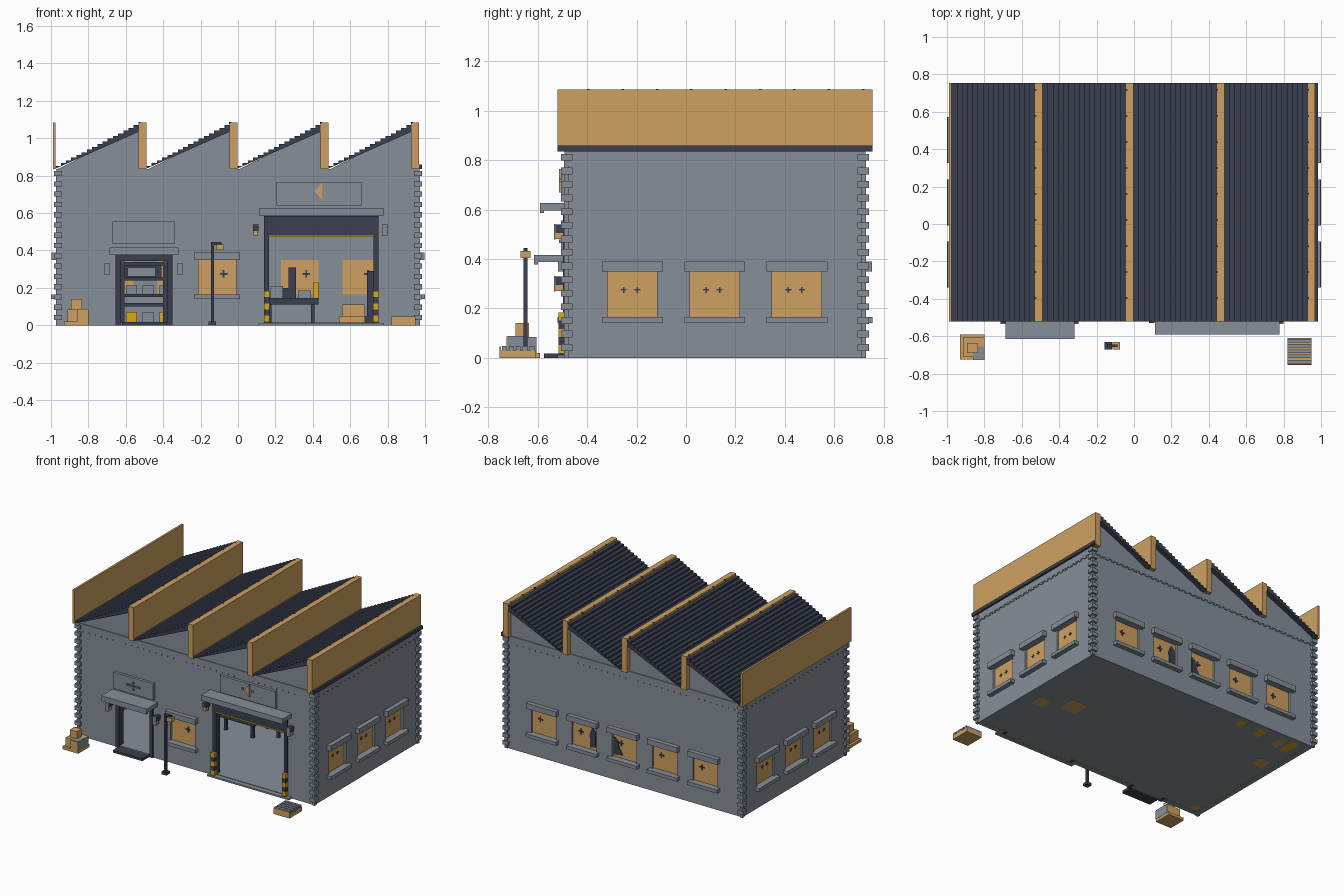
import bpy
import bmesh

default_cube = bpy.data.objects.get("Cube")
if default_cube:
    bpy.data.objects.remove(default_cube, do_unlink=True)


def material(name, red, green, blue):
    mat = bpy.data.materials.new(name)
    mat.use_nodes = True
    colour = (red, green, blue, 1)
    mat.diffuse_color = colour
    mat.node_tree.nodes["Principled BSDF"].inputs["Base Color"].default_value = colour
    return mat


STONE = material("stone grey", .24, .275, .315)
TAN = material("warm tan", .62, .355, .12)
SLATE = material("slate blue", .043, .051, .082)
YELLOW = material("safety yellow", .7, .4, .01)

# Main dimensions of the hall
SIDE, FRONT, BACK = .965, -.485, .72
THICK, WALL_TOP, RIDGE = .04, .835, 1.085
ROOF_FRONT, ROOF_BACK = -.52, .755


def finish(name, mat, bm):
    bmesh.ops.recalc_face_normals(bm, faces=bm.faces)
    mesh = bpy.data.meshes.new(name)
    bm.to_mesh(mesh)
    bm.free()
    mesh.materials.append(mat)
    obj = bpy.data.objects.new(name, mesh)
    bpy.context.collection.objects.link(obj)


def boxes(name, mat, *extents):
    """One object made of boxes, each given as x, x, y, y, z, z."""
    bm = bmesh.new()
    for x0, x1, y0, y1, z0, z1 in extents:
        made = bmesh.ops.create_cube(bm, size=1)
        for v in made["verts"]:
            v.co.x = x0 if v.co.x < 0 else x1
            v.co.y = y0 if v.co.y < 0 else y1
            v.co.z = z0 if v.co.z < 0 else z1
    finish(name, mat, bm)


def prism(name, mat, outline, y0, y1):
    """Extrude an x-z outline along y."""
    bm = bmesh.new()
    face = bm.faces.new([bm.verts.new((x, y0, z)) for x, z in outline])
    made = bmesh.ops.extrude_face_region(bm, geom=[face])
    for v in made["geom"]:
        if isinstance(v, bmesh.types.BMVert):
            v.co.y = y1
    finish(name, mat, bm)


def on_wall(wall, u0, u1, inner, outer, z0, z1):
    """Box on a wall: u runs along it, inner and outer are measured outwards."""
    if wall == "front":
        return u0, u1, FRONT - outer, FRONT - inner, z0, z1
    if wall == "back":
        return u0, u1, BACK + inner, BACK + outer, z0, z1
    if wall == "right":
        return SIDE + inner, SIDE + outer, u0, u1, z0, z1
    return -SIDE - outer, -SIDE - inner, u0, u1, z0, z1


# Windows: recessed pane, lintel, sill and dark hubs
WINDOW_LOW, WINDOW_HIGH = .165, .35


def window(name, wall, u, hubs, arm):
    boxes(name + "_pane", TAN,
          on_wall(wall, u - .1, u + .1, -.032, -.014, WINDOW_LOW, WINDOW_HIGH))
    boxes(name + "_ledges", STONE,
          on_wall(wall, u - .123, u + .123, 0, .033, WINDOW_HIGH, .39),
          on_wall(wall, u - .123, u + .123, 0, .035, .14, WINDOW_LOW))
    parts = []
    for c in (u + h for h in hubs):
        for wide, tall in ((arm, arm / 4), (arm / 4, arm)):
            parts.append(on_wall(wall, c - wide, c + wide, -.035, -.01, .275 - tall, .275 + tall))
    boxes(name + "_hubs", SLATE, *parts)


# Hollow walls, pierced by doorways and windows
DOOR = (-.655, -.35, .38)
GATE = (.14, .75, .585)
WINDOWS = {"front": [-.112], "back": [(i - 2) * .33 for i in range(5)],
           "left": [-.217 + i * .333 for i in range(3)]}
WINDOWS["right"] = WINDOWS["left"]

for wall, centres in WINDOWS.items():
    facing = wall in ("front", "back")
    start, end = (-SIDE, SIDE) if facing else (FRONT, BACK)
    holes = [(u - .1, u + .1, WINDOW_LOW, WINDOW_HIGH) for u in centres]
    if wall == "front":
        holes += [(left, right, 0, top) for left, right, top in (DOOR, GATE)]
    pieces, u = [], start
    for left, right, low, high in sorted(holes):
        pieces.append(on_wall(wall, u, left, -THICK, 0, 0, WALL_TOP))
        pieces.append(on_wall(wall, left, right, -THICK, 0, high, WALL_TOP))
        if low:
            pieces.append(on_wall(wall, left, right, -THICK, 0, 0, low))
        u = right
    pieces.append(on_wall(wall, u, end, -THICK, 0, 0, WALL_TOP))
    boxes(wall + "_wall", STONE, *pieces)
    for i, u in enumerate(centres):
        window("%s_window_%d" % (wall, i), wall, u,
               [.035] if facing else [-.035, .02], .02 if facing else .012)

    # Cornice band with dentils below
    parts = [on_wall(wall, start, end, 0, .006, .787, WALL_TOP)]
    count = round((end - start) / .05)
    step = (end - start) / count
    for i in range(count):
        left = start + i * step
        parts.append(on_wall(wall, left + .01, left + .04, 0, .005, .776, .787))
    boxes(wall + "_cornice", STONE, *parts)

boxes("floor", STONE, (-SIDE + THICK, SIDE - THICK, FRONT, BACK - THICK, .001, .016))

# Corner quoins in alternating sizes
for name, sx, y, sy in (("front_right", 1, FRONT, -1), ("front_left", -1, FRONT, -1),
                        ("back_right", 1, BACK, 1), ("back_left", -1, BACK, 1)):
    parts = []
    for i in range(30):
        out, back = (.02, .025) if i % 2 else (.008, .012)
        xs = sorted((sx * (SIDE + out), sx * (SIDE - back)))
        ys = sorted((y + sy * out, y - sy * back))
        parts.append((*xs, *ys, i * .0275, (i + 1) * .0275))
    boxes(name + "_quoins", STONE, *parts)

# Broken panes at the back
PANE = BACK - .014
prism("broken_pane_tall", SLATE, [(.24, .19), (.285, .18), (.29, .28), (.27, .33), (.24, .3)],
      PANE, PANE + .006)
prism("broken_pane_wide", SLATE, [(.02, .19), (.09, .18), (.09, .31), (.06, .29), (.05, .24)],
      PANE, PANE + .006)

# Sawtooth roof: stepped sheets, gables and upright panels
BAY, STEPS = .486, 16
for bay in range(4):
    left = -.975 + bay * BAY
    right = left + .445
    low, high = .838, 1.07
    rise, run = (high - low) / STEPS, (right - left) / STEPS
    sheet = [(right, high - .035), (left, low)]
    for i in range(STEPS):
        z = low + (i + 1) * rise
        sheet += [(left + i * run, z), (left + (i + 1) * run, z)]
    prism("roof_sheet_%d" % bay, SLATE, sheet, ROOF_FRONT, ROOF_BACK)
    gable = [(left, .83), (right + .02, .83), (right + .02, high - .02), (right, high - .02)]
    prism("front_gable_%d" % bay, STONE, gable, FRONT, FRONT + THICK)
    prism("back_gable_%d" % bay, STONE, gable, BACK - THICK, BACK)

for n in range(5):
    x1 = -.975 + n * BAY
    x0 = x1 - (.042 if n else .015)
    boxes("roof_panel_%d" % n, TAN, (x0, x1, ROOF_FRONT, ROOF_BACK, WALL_TOP, RIDGE))
    if n:
        boxes("panel_bolts_%d" % n, SLATE,
              *[(x0 - .002, x0 + .009, y - .005, y + .005, RIDGE - .01, RIDGE + .002)
                for y in (-.395 + i * .139 for i in range(9))])
boxes("side_gutter", SLATE, (SIDE - .01, SIDE + .02, ROOF_FRONT, ROOF_BACK, WALL_TOP, .86))


# Doorways: frame and canopy
def doorway(name, opening, post, head, canopy_z, reach, overhang):
    left, right, top = opening
    boxes(name + "_frame", SLATE,
          on_wall("front", left, left + post, -THICK, .012, 0, top),
          on_wall("front", right - post, right, -THICK, .012, 0, top),
          on_wall("front", left, right, -THICK, .01, top - head, top))
    edges = (left - overhang, right + overhang)
    boxes(name + "_canopy", STONE,
          on_wall("front", *edges, 0, reach, canopy_z, canopy_z + .03),
          on_wall("front", *edges, reach - .015, reach, canopy_z - .01, canopy_z))


doorway("door", DOOR, .028, .035, .387, .13, .033)
doorway("gate", GATE, .026, .105, .597, .105, .028)
boxes("gate_yellow_edge", YELLOW, on_wall("front", .166, .724, -.02, .012, .472, .481))
boxes("door_step", SLATE, on_wall("front", -.62, -.38, 0, .09, 0, .018))
boxes("gate_threshold", STONE, on_wall("front", .11, .78, 0, .035, 0, .012))

# Wall lamps beside the doorways, most with a grey front plate
for i, (x, z) in enumerate(((.095, .505), (-.7, .295), (-.31, .295), (.785, .505))):
    boxes("lamp_housing_%d" % i, SLATE, on_wall("front", x - .014, x + .014, 0, .044, z, z + .035))
    boxes("lamp_glow_%d" % i, TAN, on_wall("front", x - .012, x + .012, .01, .044, z - .025, z))
    if i:
        boxes("lamp_plate_%d" % i, STONE,
              on_wall("front", x - .014, x + .014, .044, .049, z - .027, z + .037))

# Signs above the canopies
boxes("door_sign", STONE, on_wall("front", -.67, -.34, 0, .02, .435, .555))
dots = [(x, 0) for x in (-.05, -.025, 0, .025, .05)] + [(0, -.025), (0, .025)]
boxes("door_sign_dots", STONE, *[on_wall("front", x - .508, x - .494, .02, .028, z + .49, z + .503)
                                 for x, z in dots])
boxes("gate_sign", STONE, on_wall("front", .205, .66, 0, .02, .64, .765))
prism("gate_sign_arrow", TAN, [(.41, .715), (.45, .67), (.45, .765)], FRONT - .028, FRONT - .02)
boxes("gate_sign_dots", STONE, *[on_wall("front", x, x + .015, .02, .028, .71, .725)
                                 for x in (.385, .465)])

# Striped bollards on the gate posts
for side, x in (("left", .138), ("right", .722)):
    for k in range(5):
        z = .018 + k * .033
        boxes("%s_bollard_band_%d" % (side, k), SLATE if k % 2 else YELLOW,
              on_wall("front", x, x + .03, .005, .032, z, z + .033))

# Street lamp
LX, LY = -.137, -.65
boxes("street_lamp_post", SLATE,
      (LX - .02, LX + .02, LY - .02, LY + .02, 0, .02),
      (LX - .008, LX + .008, LY - .008, LY + .008, .02, .445),
      (LX, LX + .05, LY - .007, LY + .007, .43, .445))
boxes("street_lamp_head", TAN, (LX + .022, LX + .062, LY - .02, LY + .02, .403, .432))

# Crates and pallet outside
boxes("crate_stack", TAN, (-.93, -.8, -.725, -.59, 0, .02), (-.912, -.802, -.71, -.605, .02, .085),
      (-.893, -.835, -.69, -.635, .085, .14), (-.86, -.8, -.727, -.722, .02, .086))
boxes("grey_crate", STONE, (-.86, -.798, -.722, -.655, .02, .088),
      (-.802, -.798, -.655, -.605, .02, .085))
boxes("pallet_base", TAN, (.82, .95, -.755, -.61, 0, .03), (.82, .95, -.755, -.748, .03, .046))
boxes("pallet_boards", STONE, *[(.82, .95, y, y + .019, .03, .048)
                                for y in (-.745 + i * .028 for i in range(5))])

# Work tables and machines in the hall
for name, left, right, y in (("workbench", .14, .43, .2), ("spare_table", -.22, .06, .1)):
    legs = [(x, x + .02, d, d + .02, .016, .112)
            for x in (left + .02, right - .04) for d in (y + .02, y + .2)]
    boxes(name, SLATE, (left, right, y, y + .24, .112, .145), *legs)
boxes("bench_machine", SLATE, (.23, .31, .32, .4, .145, .2), (.27, .31, .32, .38, .2, .31))
boxes("bench_vice", STONE, (.175, .24, .25, .3, .145, .21), (.32, .39, .25, .35, .145, .185))
boxes("bench_tool", YELLOW, (.4, .43, .25, .35, .145, .23))
boxes("press_machine", SLATE, (.66, .75, .3, .5, .016, .05), (.69, .75, .3, .5, .05, .29))
boxes("inner_crates", TAN, (.54, .68, .03, .17, 0, .05), (.56, .68, .05, .15, .05, .11),
      (.77, .87, -.04, .06, 0, .1), (-.88, -.78, .28, .38, 0, .1), (-.91, -.85, -.44, -.38, 0, .06))

# Storage rack behind the door
rack = [(-.9, -.3, .52, .66, z, z + .018) for z in (.1, .15, .24, .32)]
rack += [(x, x + .022, .52, .66, .016, .34) for x in (-.9, -.63, -.4, -.32)]
boxes("storage_rack", SLATE, *rack)
boxes("rack_cabinet", SLATE, (-.62, -.41, .6, .65, .25, .33))
boxes("rack_drawers", STONE, (-.59, -.44, .57, .6, .262, .31))
for i, mat in enumerate((YELLOW, TAN, STONE, YELLOW, STONE, YELLOW)):
    x = -.87 + i * .09
    boxes("rack_box_%d" % i, STONE if i % 2 else mat, (x, x + .06, .54, .64, .168, .215))
    boxes("rack_bin_%d" % i, mat, (x, x + .06, .54, .71, .001, .07))
